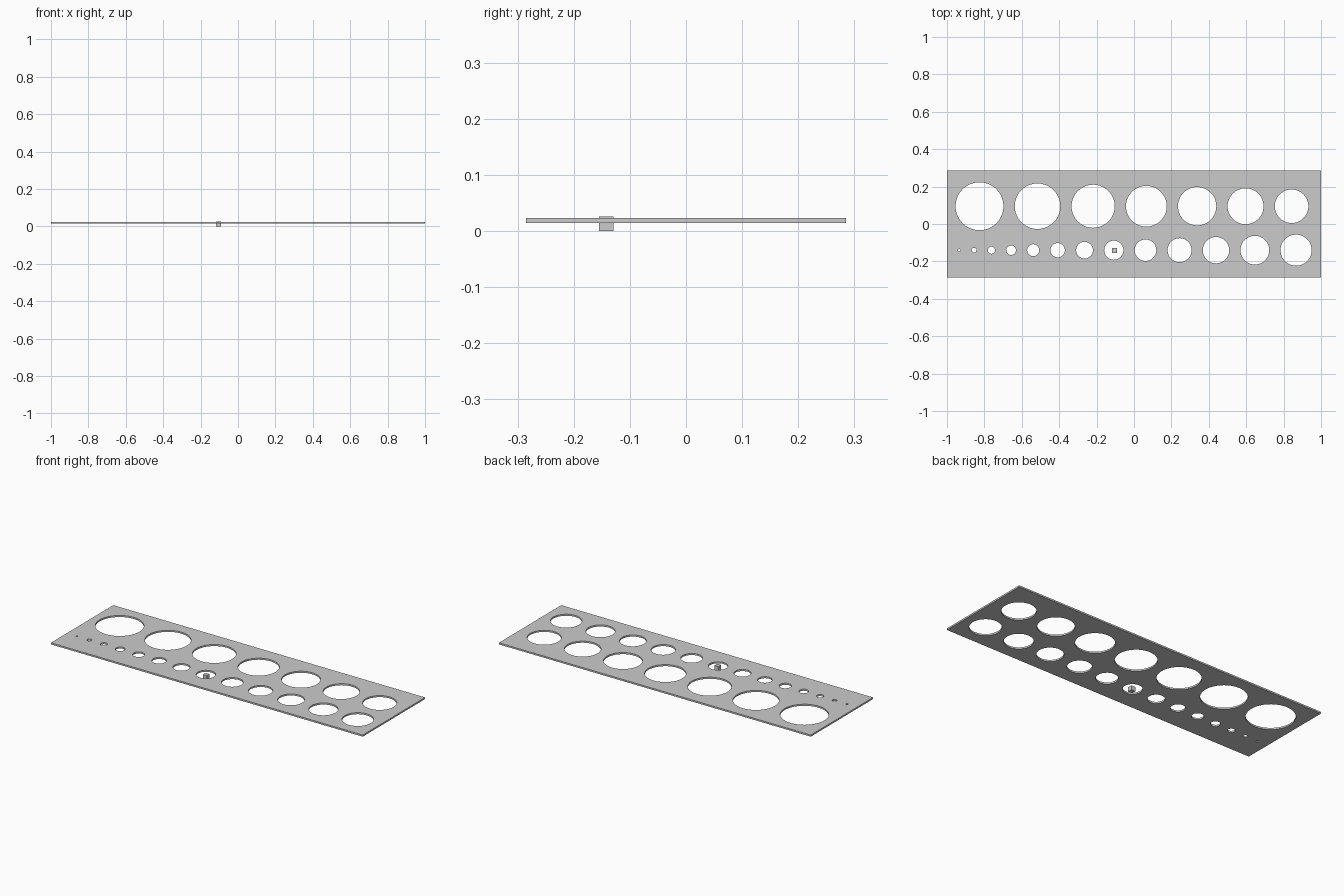
import bpy, bmesh, math

if "Cube" in bpy.data.objects:
    bpy.data.objects.remove(bpy.data.objects["Cube"])

UNIT = 0.0128      # each hole is one unit wider than the last
GAP = 0.0605       # spacing between hole edges
HALF_X, HALF_Y = 1.0, 0.2855
Z_LOW, Z_HIGH = 0.0142, 0.0235
SEGMENTS = 64


def add_loop(curve, points):
    spline = curve.splines.new('POLY')
    spline.points.add(len(points) - 1)
    for p, (x, y) in zip(spline.points, points):
        p.co = (x, y, 0, 1)
    spline.use_cyclic_u = True


def circle(x, y, r):
    return [(x + r * math.cos(2 * math.pi * i / SEGMENTS),
             y + r * math.sin(2 * math.pi * i / SEGMENTS)) for i in range(SEGMENTS)]


def hole_row(curve, sizes, left, y):
    x = left
    for k in sizes:
        r = k * UNIT / 2
        add_loop(curve, circle(x + r, y, r))
        x += 2 * r + GAP


# Flat plate outline with two rows of graded holes
curve = bpy.data.curves.new("gauge_plate", 'CURVE')
curve.dimensions = '2D'
curve.fill_mode = 'BOTH'
curve.extrude = (Z_HIGH - Z_LOW) / 2
add_loop(curve, [(-HALF_X, -HALF_Y), (HALF_X, -HALF_Y), (HALF_X, HALF_Y), (-HALF_X, HALF_Y)])
hole_row(curve, range(1, 14), -0.941, -0.14)
hole_row(curve, range(20, 13, -1), -0.954, 0.095)

plate = bpy.data.objects.new("gauge_plate", curve)
plate.location.z = (Z_LOW + Z_HIGH) / 2
bpy.context.collection.objects.link(plate)
bpy.context.view_layer.objects.active = plate
plate.select_set(True)
bpy.ops.object.convert(target='MESH')
plate = bpy.context.object

# Weld caps to the walls
bm = bmesh.new()
bm.from_mesh(plate.data)
bmesh.ops.remove_doubles(bm, verts=bm.verts, dist=1e-5)
bmesh.ops.recalc_face_normals(bm, faces=bm.faces)
bm.to_mesh(plate.data)
bm.free()
bpy.ops.object.shade_smooth_by_angle(angle=math.radians(30))

# Small cube sitting inside the eighth hole
bpy.ops.mesh.primitive_cube_add(size=2 * UNIT, location=(-0.104, -0.142, UNIT))
bpy.context.object.name = "small_cube"
